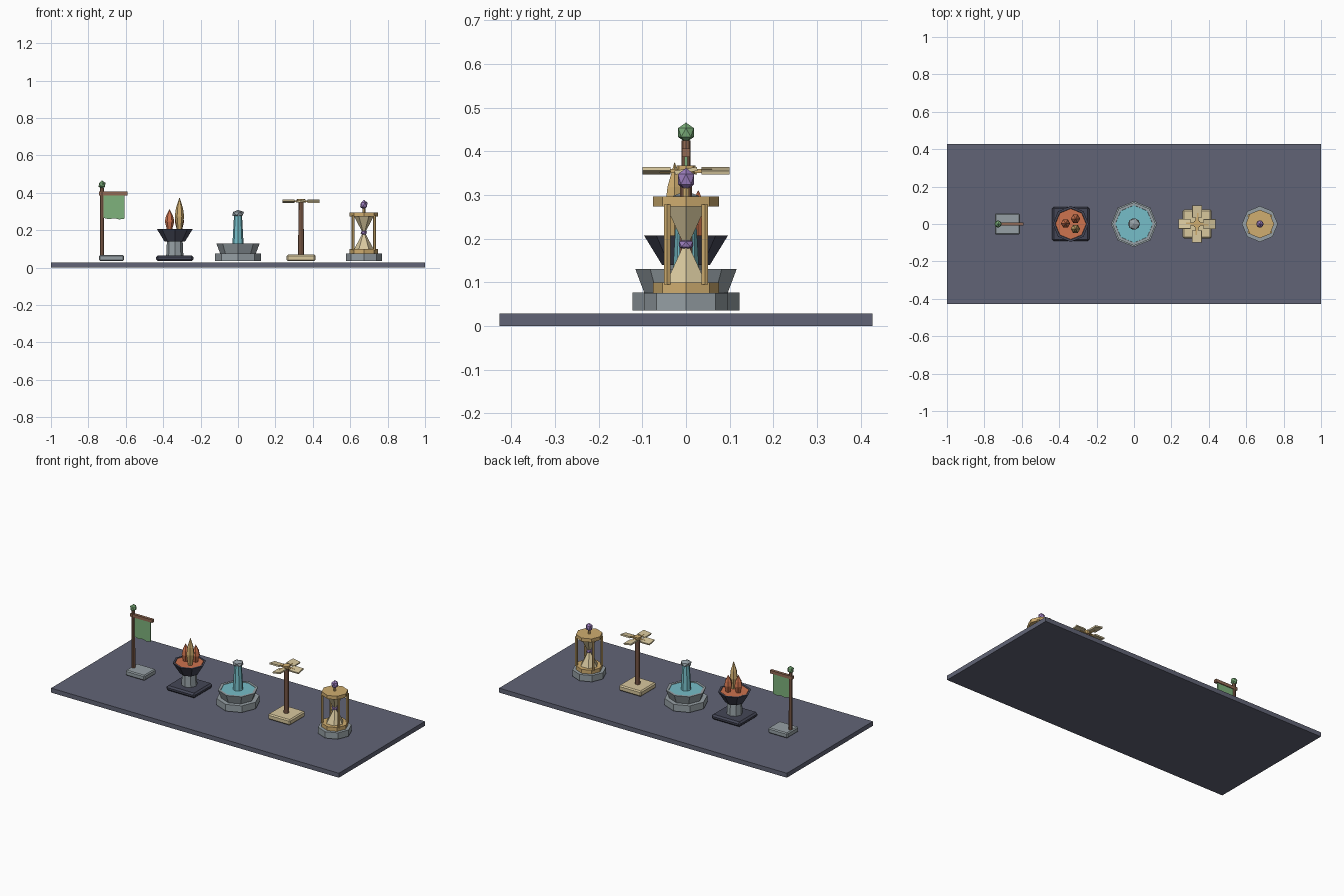
import bpy, bmesh, math
from mathutils import Matrix, Vector

if "Cube" in bpy.data.objects:
    bpy.data.objects.remove(bpy.data.objects["Cube"])


def lin(c):
    c /= 255
    return c / 12.92 if c <= 0.04045 else ((c + 0.055) / 1.055) ** 2.4


def material(name, r, g, b):
    m = bpy.data.materials.new(name)
    m.diffuse_color = (lin(r), lin(g), lin(b), 1)
    m.use_nodes = True
    m.node_tree.nodes["Principled BSDF"].inputs["Base Color"].default_value = m.diffuse_color
    return m


SLATE = material("slate", 97, 100, 118)
IRON = material("dark_iron", 68, 70, 86)
STONE = material("cool_stone", 150, 160, 165)
SAND = material("sand", 216, 200, 158)
GOLD = material("gold", 208, 174, 112)
WOOD = material("brown_wood", 146, 106, 84)
WATER = material("water_teal", 118, 190, 200)
EMBER = material("ember_orange", 205, 115, 78)
GREEN = material("green", 126, 178, 124)
PURPLE = material("purple", 158, 128, 192)


def finish(name, bm, mat, loc=(0, 0, 0)):
    bmesh.ops.recalc_face_normals(bm, faces=bm.faces)
    me = bpy.data.meshes.new(name)
    bm.to_mesh(me)
    bm.free()
    me.materials.append(mat)
    ob = bpy.data.objects.new(name, me)
    ob.location = loc
    bpy.context.collection.objects.link(ob)
    return ob


def box(name, mat, x, y, z, bevel=0.0):
    """Box from (min, max) ranges."""
    size = [r[1] - r[0] for r in (x, y, z)]
    mid = [(r[0] + r[1]) / 2 for r in (x, y, z)]
    bm = bmesh.new()
    bmesh.ops.create_cube(bm, size=1, matrix=Matrix.Diagonal((*size, 1)))
    ob = finish(name, bm, mat, mid)
    if bevel:
        mod = ob.modifiers.new("bevel", "BEVEL")
        mod.width, mod.segments = bevel, 1
    return ob


def lathe(name, mat, x, y, profile, sides=8):
    """Faceted solid from (radius, height) rings, closed at both ends."""
    bm = bmesh.new()
    rings = []
    for r, z in profile:
        rings.append([bm.verts.new((r * math.cos(2 * math.pi * i / sides),
                                    r * math.sin(2 * math.pi * i / sides), z))
                      for i in range(sides)])
    for a, b in zip(rings, rings[1:]):
        for i in range(sides):
            j = (i + 1) % sides
            bm.faces.new((a[i], a[j], b[j], b[i]))
    bm.faces.new(rings[0][::-1])
    bm.faces.new(rings[-1])
    return finish(name, bm, mat, (x, y, 0))


def gem(name, mat, loc, r, rz):
    bm = bmesh.new()
    bmesh.ops.create_icosphere(bm, subdivisions=1, radius=1,
                               matrix=Matrix.Diagonal((r, r, rz, 1)))
    return finish(name, bm, mat, loc)


G = 0.035  # underside of all the ornaments
box("platform", SLATE, (-1, 1), (-0.427, 0.427), (0, 0.028))

# Banner stand
box("banner_base", STONE, (-0.743, -0.61), (-0.057, 0.057), (G, 0.068), 0.006)
lathe("banner_pole", WOOD, -0.727, 0, [(0.011, 0.066), (0.010, 0.425)])
box("banner_crossbar", WOOD, (-0.743, -0.59), (-0.009, 0.009), (0.387, 0.406))
gem("banner_finial", GREEN, (-0.727, 0, 0.443), 0.021, 0.023)
bm = bmesh.new()
outline = [(-0.718, 0.388), (-0.718, 0.266), (-0.69, 0.259), (-0.662, 0.264),
           (-0.634, 0.258), (-0.606, 0.262), (-0.606, 0.388)]
face = bm.faces.new([bm.verts.new((x, -0.004, z)) for x, z in outline])
ext = bmesh.ops.extrude_face_region(bm, geom=[face])["geom"]
bmesh.ops.translate(bm, vec=(0, 0.008, 0),
                    verts=[v for v in ext if isinstance(v, bmesh.types.BMVert)])
finish("banner_cloth", bm, GREEN)

# Brazier
BX = -0.338
box("brazier_base", IRON, (BX - 0.1, BX + 0.1), (-0.092, 0.092), (G, 0.066), 0.01)
lathe("brazier_column", STONE, BX, 0, [(0.046, 0.064), (0.042, 0.143)])
lathe("brazier_bowl", IRON, BX, 0,
      [(0.055, 0.14), (0.096, 0.207), (0.084, 0.207), (0.08, 0.2)])
lathe("embers", EMBER, BX, 0, [(0.08, 0.198), (0.082, 0.206)])
flames = [("rear_flame", EMBER, 0.025, 0.028, 0.31),
          ("side_flame", EMBER, -0.028, 0.003, 0.312),
          ("tall_flame", GOLD, 0.025, -0.026, 0.374)]
for name, mat, dx, dy, top in flames:
    h = top - 0.2
    lathe(name, mat, BX + dx, dy,
          [(0.013, 0.2), (0.025, 0.2 + h * 0.42), (0.019, 0.2 + h * 0.68),
           (0.001, top)], 6)

# Fountain
lathe("fountain_base", STONE, 0, 0, [(0.123, G), (0.123, 0.077)])
lathe("fountain_bowl", STONE, 0, 0,
      [(0.096, 0.077), (0.116, 0.13), (0.1, 0.13), (0.097, 0.118)])
lathe("fountain_water", WATER, 0, 0, [(0.096, 0.117), (0.1, 0.127)])
lathe("fountain_jet", WATER, 0, 0, [(0.03, 0.125), (0.021, 0.285)])
gem("fountain_cap", STONE, (0, 0, 0.289), 0.035, 0.02)

# Wind vane
VX = 0.337
box("vane_base", SAND, (VX - 0.077, VX + 0.077), (-0.077, 0.077), (G, 0.07), 0.007)
lathe("vane_post", WOOD, VX, 0, [(0.016, 0.068), (0.013, 0.352)])
lathe("vane_hub", GOLD, VX, 0, [(0.022, 0.348), (0.022, 0.368)])
for i in range(4):
    turn = Matrix.Rotation(i * math.pi / 2, 4, "Z")
    arm = box(f"vane_arm_{i + 1}", GOLD, (0.01, 0.06), (-0.007, 0.007), (0.35, 0.36))
    blade = box(f"vane_blade_{i + 1}", SAND, (0.035, 0.1), (-0.026, 0.026),
                (0.351, 0.36))
    for ob, tilt in ((arm, 0), (blade, math.radians(10))):
        ob.matrix_world = (Matrix.Translation((VX, 0, 0)) @ turn
                           @ Matrix.Translation(ob.location)
                           @ Matrix.Rotation(tilt, 4, "X"))

# Hourglass
HX = 0.673
lathe("hourglass_base", STONE, HX, 0, [(0.096, G), (0.096, 0.075)])
lathe("hourglass_lower_disc", GOLD, HX, 0, [(0.076, 0.073), (0.076, 0.099)])
lathe("hourglass_upper_disc", GOLD, HX, 0, [(0.076, 0.274), (0.076, 0.296)])
lathe("hourglass_lower_sand", SAND, HX, 0, [(0.053, 0.098), (0.006, 0.186)], 6)
lathe("hourglass_upper_sand", SAND, HX, 0, [(0.006, 0.186), (0.053, 0.275)], 6)
for sx in (-1, 1):
    for sy in (-1, 1):
        lathe("hourglass_post", GOLD, HX + sx * 0.058, sy * 0.043,
              [(0.008, 0.095), (0.008, 0.278)], 6)
gem("hourglass_neck_gem", PURPLE, (HX, 0, 0.187), 0.019, 0.014)
gem("hourglass_finial", PURPLE, (HX, 0, 0.336), 0.022, 0.026)
lathe("hourglass_finial_pin", GOLD, HX, 0, [(0.008, 0.294), (0.008, 0.325)], 6)
